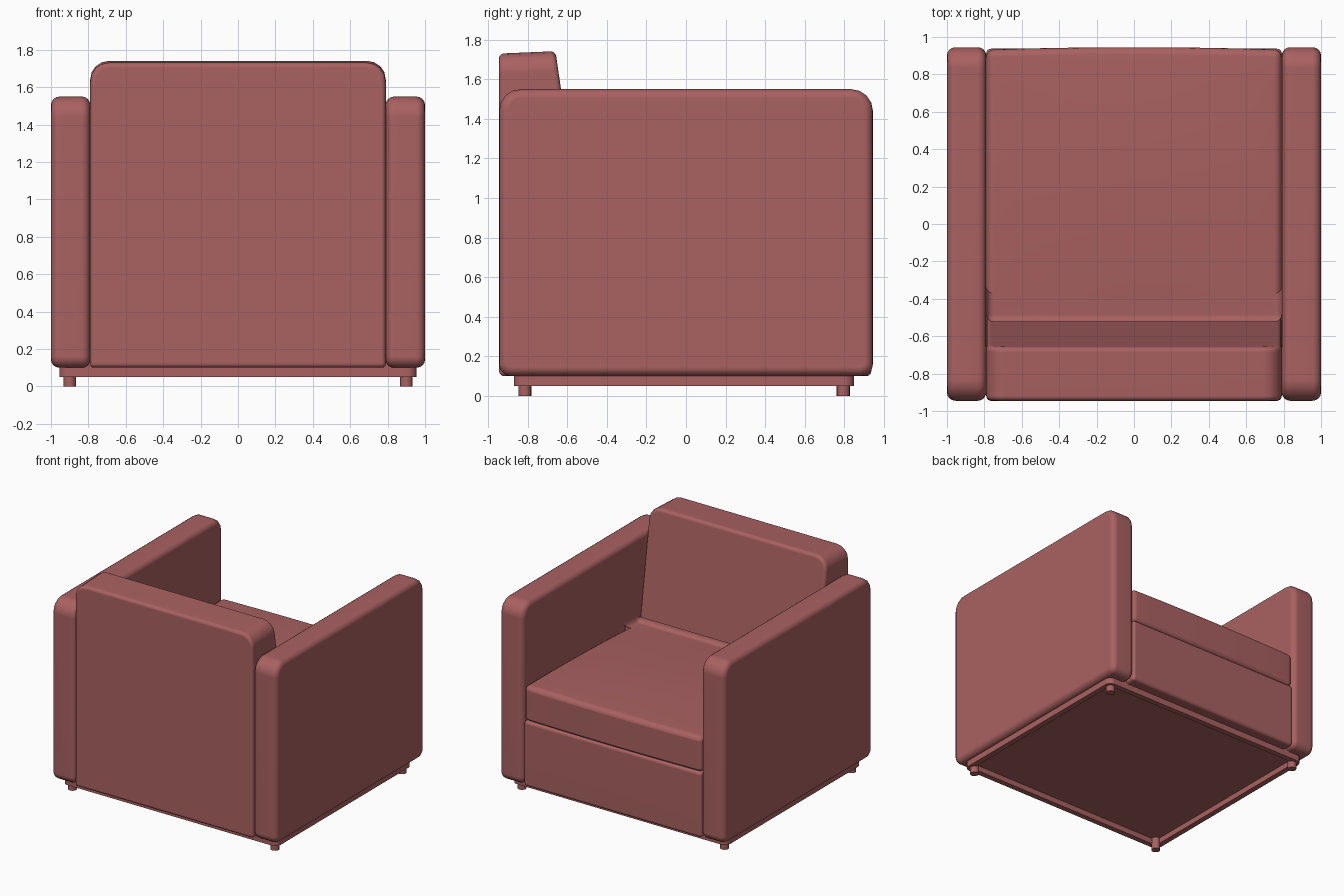
import bpy, bmesh, math
from mathutils import Vector

if "Cube" in bpy.data.objects:
    bpy.data.objects.remove(bpy.data.objects["Cube"])

fabric = bpy.data.materials.new("red_fabric")
fabric.diffuse_color = (0.40, 0.12, 0.12, 1)
fabric.use_nodes = True
fabric.node_tree.nodes["Principled BSDF"].inputs["Base Color"].default_value = fabric.diffuse_color


def round_edges(bm, width, segments=4):
    """Bevel every hard edge of the mesh."""
    bmesh.ops.recalc_face_normals(bm, faces=bm.faces[:])
    hard = [e for e in bm.edges if len(e.link_faces) == 2
            and e.calc_face_angle() > math.radians(40)]
    bmesh.ops.bevel(bm, geom=hard, offset=width, segments=segments,
                    profile=0.5, affect='EDGES')


def finish(bm, name):
    bmesh.ops.recalc_face_normals(bm, faces=bm.faces[:])
    mesh = bpy.data.meshes.new(name)
    bm.to_mesh(mesh)
    bm.free()
    ob = bpy.data.objects.new(name, mesh)
    bpy.context.collection.objects.link(ob)
    mesh.materials.append(fabric)
    bpy.ops.object.select_all(action='DESELECT')
    ob.select_set(True)
    bpy.context.view_layer.objects.active = ob
    bpy.ops.object.shade_smooth_by_angle(angle=math.radians(40))
    ob.modifiers.new("weighted", 'WEIGHTED_NORMAL').keep_sharp = True
    return ob


def rounded_profile(u0, u1, v0, v1, r_low, r_high, steps=4):
    """Rectangle outline with separate lower and upper corner radii."""
    corners = [(u0 + r_low, v0 + r_low, r_low, 180), (u1 - r_low, v0 + r_low, r_low, 270),
               (u1 - r_high, v1 - r_high, r_high, 0), (u0 + r_high, v1 - r_high, r_high, 90)]
    pts = []
    for u, v, r, start in corners:
        for i in range(steps + 1):
            a = math.radians(start + 90 * i / steps)
            pts.append((u + r * math.cos(a), v + r * math.sin(a)))
    return pts


def extrude(points, depth):
    """Prism from a closed list of 3D points."""
    bm = bmesh.new()
    face = bm.faces.new([bm.verts.new(p) for p in points])
    ext = bmesh.ops.extrude_face_region(bm, geom=[face])
    moved = [g for g in ext["geom"] if isinstance(g, bmesh.types.BMVert)]
    bmesh.ops.translate(bm, verts=moved, vec=depth)
    return bm


def box(x0, x1, y0, y1, z0, z1):
    bm = bmesh.new()
    bmesh.ops.create_cube(bm, size=1)
    for v in bm.verts:
        v.co = Vector(((x0 + x1) / 2 + v.co.x * (x1 - x0),
                       (y0 + y1) / 2 + v.co.y * (y1 - y0),
                       (z0 + z1) / 2 + v.co.z * (z1 - z0)))
    return bm


# Arms
for x0, name in ((-1.0, "left_arm"), (0.79, "right_arm")):
    outline = rounded_profile(-0.945, 0.945, 0.10, 1.55, 0.06, 0.11)
    bm = extrude([(x0, y, z) for y, z in outline], (0.21, 0, 0))
    round_edges(bm, 0.045)
    finish(bm, name)

# Backrest with a leaning front face
outline = rounded_profile(-0.79, 0.79, 0.10, 1.73, 0.02, 0.10)
bm = extrude([(x, -0.945, z) for x, z in outline], (0, 0.29, 0))
for v in bm.verts:
    if v.co.y > -0.8:
        v.co.y = -0.66 + (1.73 - v.co.z) * 0.147
        if v.co.z > 1:
            v.co.z += 0.012
round_edges(bm, 0.025)
finish(bm, "backrest")

# Seat base between the arms
bm = box(-0.79, 0.79, -0.60, 0.937, 0.10, 0.625)
round_edges(bm, 0.025)
finish(bm, "seat_base")

# Seat cushion: crowned, tilted back, front slightly bowed
bm = box(-0.79, 0.79, -0.525, 0.932, 0.62, 0.90)
bmesh.ops.subdivide_edges(bm, edges=bm.edges[:], cuts=9, use_grid_fill=True)
for v in bm.verts:
    across = 1 - (v.co.x / 0.79) ** 2
    t = (v.co.y + 0.525) / 1.457
    if v.co.z > 0.89:
        v.co.z = 0.865 + 0.04 * t + 4 * t * (1 - t) * (0.012 + 0.012 * across)
    if t > 0.99:
        v.co.y += 0.013 * across
round_edges(bm, 0.04)
finish(bm, "seat_cushion")

# Underframe: rounded plinth hollowed from below
outline = rounded_profile(-0.955, 0.955, -0.87, 0.85, 0.05, 0.05)
bm = extrude([(x, y, 0.05) for x, y in outline], (0, 0, 0.08))
bmesh.ops.recalc_face_normals(bm, faces=bm.faces[:])
bottom = min(bm.faces, key=lambda f: f.calc_center_median().z)
bmesh.ops.inset_region(bm, faces=[bottom], thickness=0.045)
hollow = bmesh.ops.extrude_discrete_faces(bm, faces=[bottom])["faces"][0]
bmesh.ops.translate(bm, verts=hollow.verts[:], vec=(0, 0, 0.045))
finish(bm, "underframe")

# Legs
for x in (-0.9, 0.9):
    for y, place in ((-0.815, "back"), (0.795, "front")):
        bm = bmesh.new()
        bmesh.ops.create_cone(bm, cap_ends=True, segments=16, radius1=0.033,
                              radius2=0.033, depth=0.11)
        bmesh.ops.translate(bm, verts=bm.verts[:], vec=(x, y, 0.055))
        finish(bm, f"{place}_{'left' if x < 0 else 'right'}_leg")
